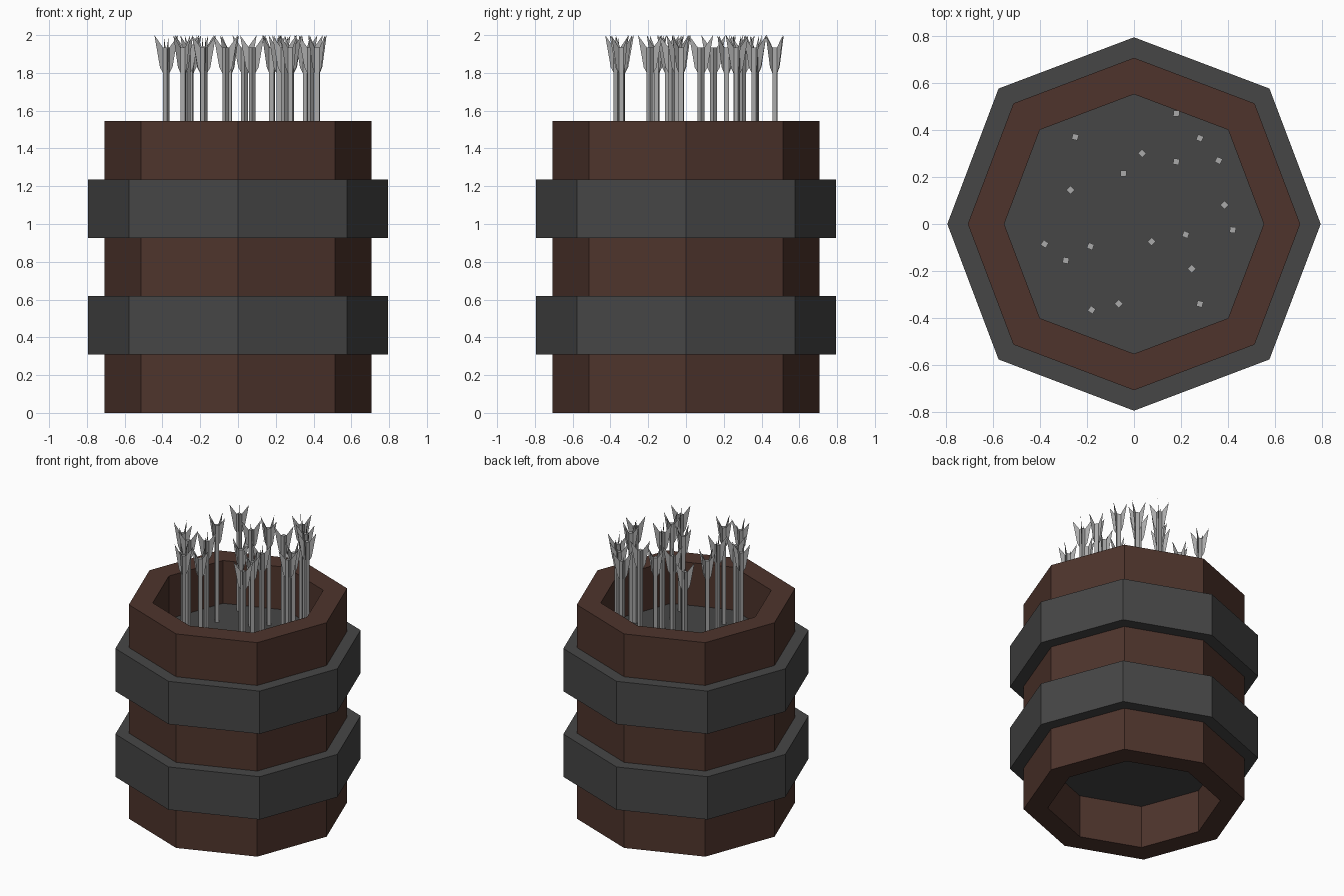
import bpy, bmesh, math
from mathutils import Matrix, Vector

if "Cube" in bpy.data.objects:
    bpy.data.objects.remove(bpy.data.objects["Cube"])


def material(name, rgb):
    m = bpy.data.materials.new(name)
    lin = [(c / 255 / 12.92) if c < 11 else ((c / 255 + 0.055) / 1.055) ** 2.4 for c in rgb]
    m.diffuse_color = (*lin, 1)
    m.use_nodes = True
    m.node_tree.nodes["Principled BSDF"].inputs["Base Color"].default_value = m.diffuse_color
    return m


WOOD = material("dark brown wood", (78, 52, 44))
IRON = material("dark grey iron", (70, 70, 70))
SHAFT = material("light grey", (170, 170, 170))


def finish(bm, name, mat):
    me = bpy.data.meshes.new(name)
    bm.to_mesh(me)
    bm.free()
    me.materials.append(mat)
    ob = bpy.data.objects.new(name, me)
    bpy.context.collection.objects.link(ob)
    return ob


def octagon(bm, axis_r, z):
    # corners on the axes sit slightly closer in than the diagonal corners
    diag_r = axis_r * 1.026
    return [bm.verts.new(((axis_r, diag_r)[i % 2] * math.cos(i * math.pi / 4),
                          (axis_r, diag_r)[i % 2] * math.sin(i * math.pi / 4), z))
            for i in range(8)]


def bridge(bm, a, b):
    for i in range(8):
        j = (i + 1) % 8
        bm.faces.new((a[i], a[j], b[j], b[i]))


# Barrel wall: open octagonal tube
H = 1.545
bm = bmesh.new()
loops = [octagon(bm, r, z) for r, z in ((0.707, 0), (0.707, H), (0.552, H), (0.552, 0))]
for k in range(4):
    bridge(bm, loops[k], loops[(k + 1) % 4])
bmesh.ops.recalc_face_normals(bm, faces=bm.faces)
finish(bm, "barrel_wall", WOOD)

# Iron hoops: solid, so they also close the barrel inside
for name, z0 in (("lower_hoop", H * 0.2), ("upper_hoop", H * 0.6)):
    bm = bmesh.new()
    lo, hi = octagon(bm, 0.794, z0), octagon(bm, 0.794, z0 + H * 0.2)
    bridge(bm, lo, hi)
    bm.faces.new(lo[::-1])
    bm.faces.new(hi)
    finish(bm, name, IRON)

# Arrows: x, y, turn in degrees
ARROWS = [(-0.25, 0.37, 30), (0.18, 0.47, 42), (0.28, 0.365, 20), (0.18, 0.265, 35),
          (0.36, 0.27, 20), (-0.045, 0.215, 40), (0.22, -0.045, 25), (0.42, -0.025, 40),
          (-0.38, -0.085, 12), (-0.29, -0.155, 35), (-0.185, -0.095, 25),
          (-0.18, -0.365, 10), (0.28, -0.34, 30), (-0.27, 0.145, 0), (0.035, 0.30, 0),
          (0.385, 0.08, 0), (0.075, -0.075, 0), (0.245, -0.19, 0), (-0.065, -0.34, 0)]
FEATHER = [(0.018, 1.80), (0.034, 1.83), (0.064, 2.0), (0.018, 1.935)]

for n, (x, y, turn) in enumerate(ARROWS, 1):
    bm = bmesh.new()
    # Four-sided shaft
    z0, z1 = 1.2, 1.935
    ring = [[bm.verts.new((0.018 * math.cos(i * math.pi / 2),
                           0.018 * math.sin(i * math.pi / 2), z)) for i in range(4)]
            for z in (z0, z1)]
    for i in range(4):
        j = (i + 1) % 4
        bm.faces.new((ring[0][i], ring[0][j], ring[1][j], ring[1][i]))
    bm.faces.new(ring[0][::-1])
    bm.faces.new(ring[1])
    # Four flat feathers
    for i in range(4):
        a = i * math.pi / 2
        bm.faces.new([bm.verts.new((r * math.cos(a), r * math.sin(a), z)) for r, z in FEATHER])
    bm.transform(Matrix.Translation(Vector((x, y, 0))) @ Matrix.Rotation(math.radians(turn), 4, 'Z'))
    finish(bm, "arrow_%02d" % n, SHAFT)
